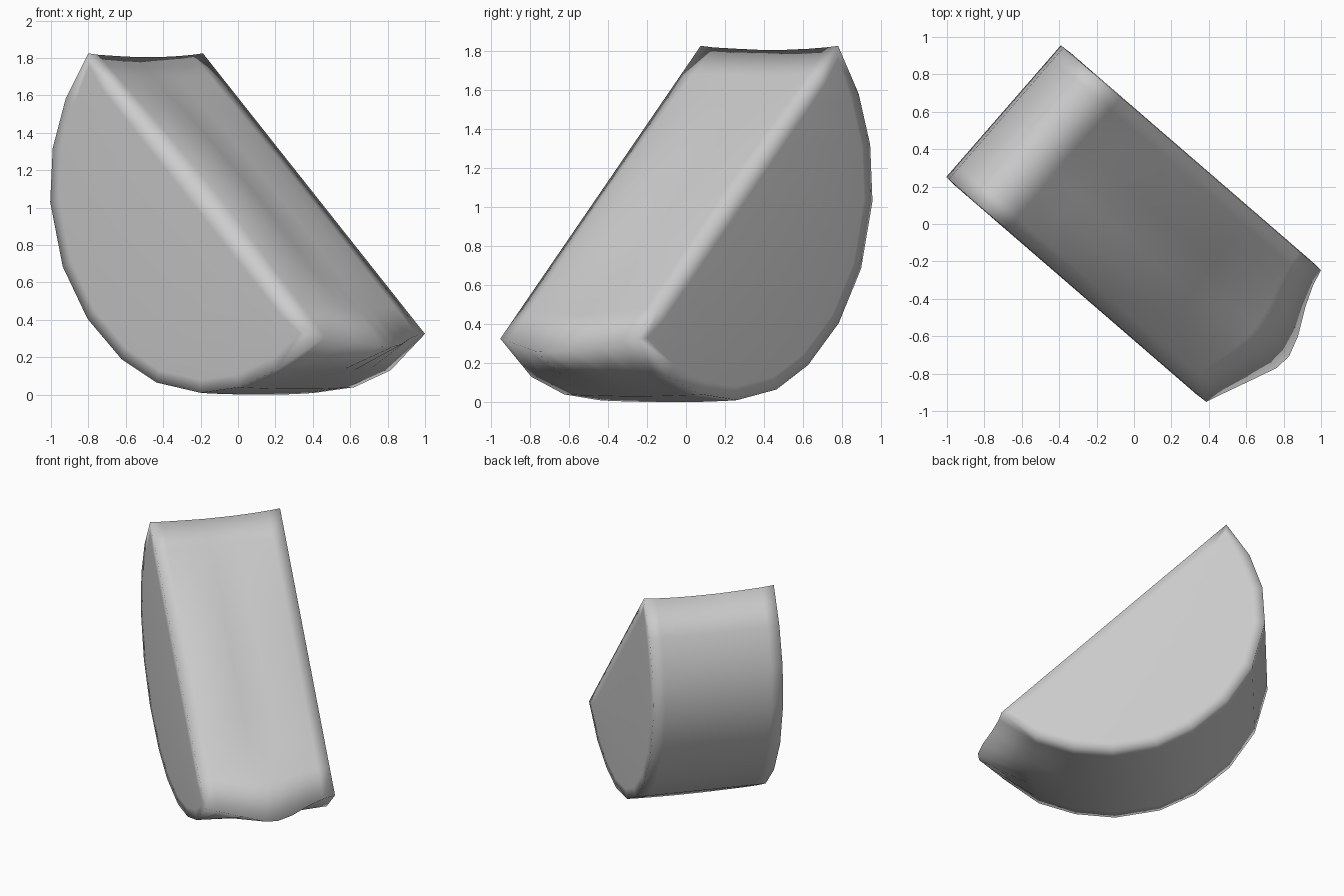
import bpy, bmesh
from math import sin, pi
from mathutils import Vector

if "Cube" in bpy.data.objects:
    bpy.data.objects.remove(bpy.data.objects["Cube"])

# Local axes: U runs along the wedge, W across its thickness
U = Vector((0.760, -0.657, 0))
W = Vector((0.659, 0.757, 0))

# Half-round profile (u, z) from the top corner round to the low tip
ARC = [(-0.65, 1.825), (-0.81, 1.58), (-0.90, 1.32), (-0.918, 1.03), (-0.83, 0.685),
       (-0.655, 0.405), (-0.416, 0.19), (-0.17, 0.065), (0.14, 0.01), (0.415, 0.04),
       (0.67, 0.13), (0.912, 0.325)]

# Stations across the thickness: (w, tip overhang, top edge dip, swell of cut face)
STATIONS = [(-0.465, 0.0, 0.0, 0.0), (-0.38, 0.035, 0.008, 0.035), (-0.22, 0.105, 0.015, 0.06),
            (-0.08, 0.165, 0.02, 0.045), (0.01, 0.172, 0.02, 0.03), (0.12, 0.138, 0.02, 0.03),
            (0.265, 0.065, 0.015, 0.03), (0.38, 0.02, 0.008, 0.015), (0.465, 0.0, 0.0, 0.0)]
CUT_STEPS = 10


def section(overhang, dip, swell):
    """Closed (u, z) outline of one slice: round rind plus gently swelling cut face."""
    pts = [list(p) for p in ARC]
    pts[-1][0] += overhang
    pts[-1][1] -= overhang * 0.4
    pts[-2][0] += overhang * 0.3
    for p in pts[7:10]:                      # slightly fuller belly
        p[1] -= dip * 0.5
    pts[0][1] -= dip
    (u0, z0), (u1, z1) = ARC[-1], ARC[0]
    for i in range(1, CUT_STEPS):
        t = i / CUT_STEPS
        h = swell * sin(pi * t) - dip * 1.2 * t ** 3
        lip = overhang * max(0, 1 - 5 * t)   # face runs out onto the lip
        pts.append([u0 + (u1 - u0) * t + h * 0.69 + lip,
                    z0 + (z1 - z0) * t + h * 0.72 - lip * 0.4])
    return pts


# Half-round wedge lofted through the slices
bm = bmesh.new()
rings = [[bm.verts.new(U * u + W * w + Vector((0, 0, z))) for u, z in section(o, d, s)]
         for w, o, d, s in STATIONS]
n = len(rings[0])
for a, b in zip(rings, rings[1:]):
    for i in range(n):
        j = (i + 1) % n
        bm.faces.new((a[i], a[j], b[j], b[i]))

# Flat ends with a narrow rim so the smooth shading stays close to the edge
caps = [bm.faces.new(rings[0]), bm.faces.new(rings[-1])]
bmesh.ops.recalc_face_normals(bm, faces=bm.faces)
bmesh.ops.inset_individual(bm, faces=caps, thickness=0.07, depth=0.004)
bmesh.ops.triangulate(bm, faces=[f for f in bm.faces if len(f.verts) > 4])
for f in bm.faces:
    f.smooth = True

mesh = bpy.data.meshes.new("half_round_wedge")
bm.to_mesh(mesh)
bm.free()
obj = bpy.data.objects.new("half_round_wedge", mesh)
bpy.context.collection.objects.link(obj)
